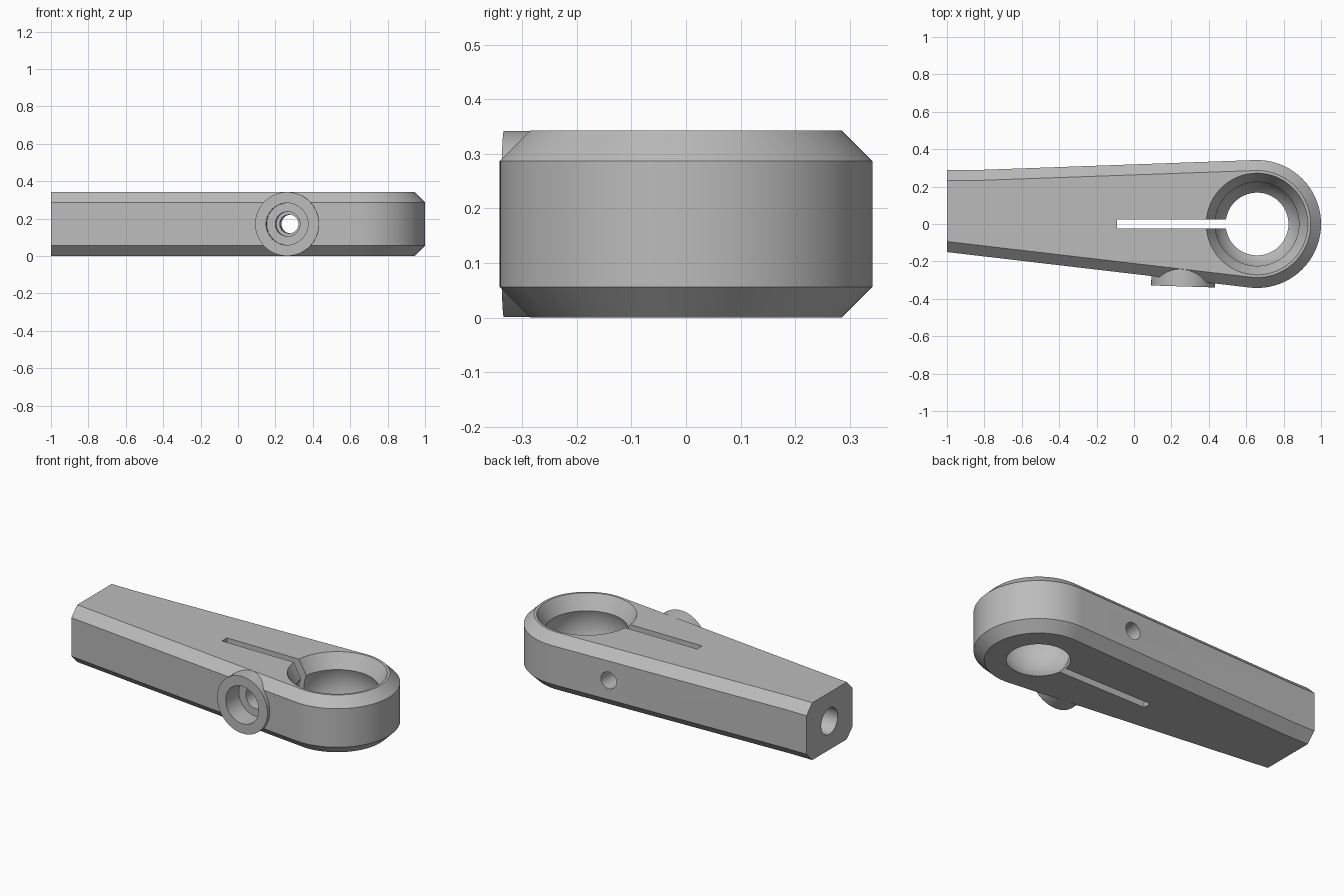
import bpy
import bmesh
from math import sin, cos, pi, radians, atan2, acos, hypot
from mathutils import Matrix, Vector

if "Cube" in bpy.data.objects:
    bpy.data.objects.remove(bpy.data.objects["Cube"], do_unlink=True)

HEIGHT, CHAMFER = 0.343, 0.056
MID = HEIGHT / 2
HEAD = Vector((0.658, 0.0))
HEAD_R = 0.342
TAIL_X, TAIL_FRONT, TAIL_BACK, BEND_X = -1.0, -0.15, 0.288, -0.86

grey = bpy.data.materials.new("plain grey")
grey.use_nodes = True
grey.diffuse_color = (0.5, 0.5, 0.5, 1)
grey.node_tree.nodes["Principled BSDF"].inputs["Base Color"].default_value = (0.5, 0.5, 0.5, 1)


def make_object(name, bm):
    bmesh.ops.recalc_face_normals(bm, faces=bm.faces)
    mesh = bpy.data.meshes.new(name)
    bm.to_mesh(mesh)
    bm.free()
    mesh.materials.append(grey)
    obj = bpy.data.objects.new(name, mesh)
    bpy.context.collection.objects.link(obj)
    return obj


def stack(name, rings):
    """Solid skinned through equal-length rings of points, capped at both ends."""
    bm = bmesh.new()
    loops = [[bm.verts.new(p) for p in ring] for ring in rings]
    count = len(loops[0])
    for low, high in zip(loops, loops[1:]):
        for i in range(count):
            j = (i + 1) % count
            bm.faces.new((low[i], low[j], high[j], high[i]))
    bm.faces.new(loops[0][::-1])
    bm.faces.new(loops[-1])
    return make_object(name, bm)


def lathe(name, profile, matrix, sides=64):
    """Solid of revolution from (radius, distance) pairs along the matrix's z axis."""
    turns = [2 * pi * i / sides for i in range(sides)]
    return stack(name, [[matrix @ Vector((r * cos(a), r * sin(a), h)) for a in turns]
                        for r, h in profile])


def combine(target, other, operation):
    mod = target.modifiers.new(operation.lower(), "BOOLEAN")
    mod.operation, mod.solver, mod.object = operation, "EXACT", other
    bpy.context.view_layer.objects.active = target
    bpy.ops.object.modifier_apply(modifier=mod.name)
    bpy.data.objects.remove(other, do_unlink=True)


def tangent_angle(x, y, side):
    """Direction of the head's radius where a line from (x, y) touches it."""
    dx, dy = x - HEAD.x, y - HEAD.y
    return atan2(dy, dx) - side * acos(HEAD_R / hypot(dx, dy))


back = tangent_angle(BEND_X, TAIL_BACK, 1)
front = tangent_angle(TAIL_X, TAIL_FRONT, -1)


def outline(inset, z, steps=72):
    """Tapered arm outline with a round head; the tail end is not inset."""
    r = HEAD_R - inset

    def on_line(angle, x):
        return (r - (x - HEAD.x) * cos(angle)) / sin(angle)

    pts = [HEAD + r * Vector((cos(a), sin(a)))
           for a in (front + (back - front) * i / steps for i in range(steps + 1))]
    pts.append(Vector((BEND_X, on_line(back, BEND_X))))
    pts.append(Vector((TAIL_X, TAIL_BACK - inset)))
    front_y = (r - (TAIL_X - HEAD.x) * cos(front)) / sin(front)
    pts.append(Vector((TAIL_X, front_y)))
    return [(p.x, p.y, z) for p in pts]


# Arm body with chamfered upper and lower edges
arm = stack("clamp_arm", [outline(CHAMFER, 0), outline(0, CHAMFER),
                          outline(0, HEIGHT - CHAMFER), outline(CHAMFER, HEIGHT)])

# Screw boss on the front side, slightly turned
bolt = (Matrix.Translation((0.262, -0.334, MID))
        @ Matrix.Rotation(radians(-1.8), 4, "Z") @ Matrix.Rotation(radians(-90), 4, "X"))
boss = lathe("screw_boss", [(0.1708, 0), (0.1708, 0.22)], bolt)
combine(arm, boss, "UNION")

# Ball socket: spherical seat opening into a cone at the top
BALL_R = 0.24
angles = [radians(-54 + 75 * i / 20) for i in range(21)]
seat = [(BALL_R * cos(a), MID + BALL_R * sin(a)) for a in angles]
seat.append((0.283, HEIGHT + 0.02))
socket = lathe("socket_cutter", seat, Matrix.Translation((HEAD.x, HEAD.y, 0)), 96)
combine(arm, socket, "DIFFERENCE")

# Clamping slot
corners = [(-0.09, -0.024), (0.6, -0.024), (0.6, 0.024), (-0.09, 0.024)]
slot = stack("slot_cutter", [[(x, y, z) for x, y in corners] for z in (-0.1, HEIGHT + 0.1)])
combine(arm, slot, "DIFFERENCE")

# Counterbored cross hole for the screw
steps = [(0.112, -0.05), (0.112, 0.12), (0.066, 0.12), (0.066, 0.335), (0.05, 0.335), (0.05, 0.8)]
combine(arm, lathe("screw_cutter", steps, bolt, 48), "DIFFERENCE")

# Blind hole in the tail end
tail = Matrix.Translation((TAIL_X, 0.07, MID)) @ Matrix.Rotation(radians(90), 4, "Y")
combine(arm, lathe("tail_cutter", [(0.078, -0.05), (0.078, 0.5)], tail, 48), "DIFFERENCE")

bpy.ops.object.select_all(action="DESELECT")
arm.select_set(True)
bpy.context.view_layer.objects.active = arm
bpy.ops.object.shade_smooth_by_angle(angle=radians(25))
